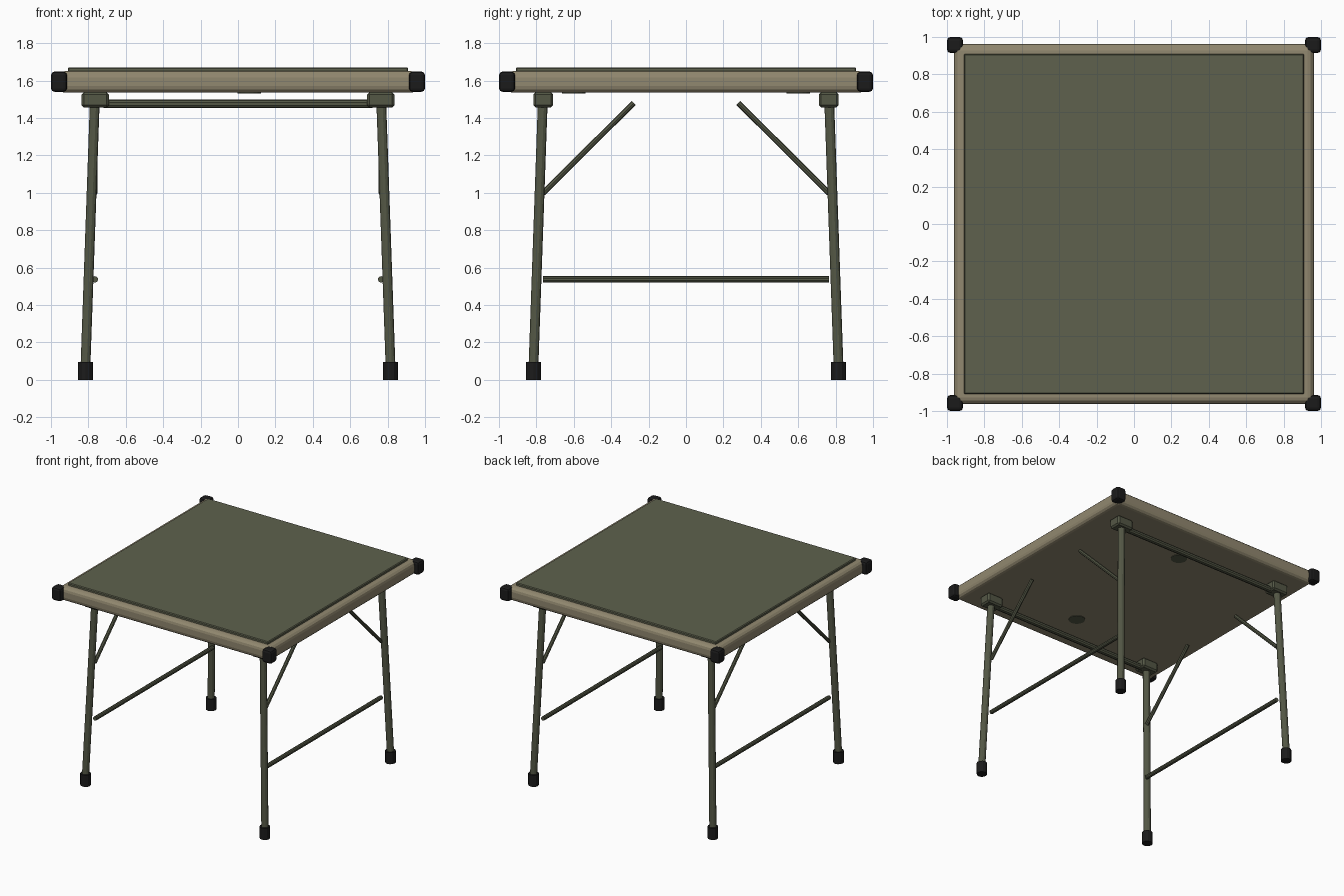
import bpy, math
from mathutils import Vector

if "Cube" in bpy.data.objects:
    bpy.data.objects.remove(bpy.data.objects["Cube"])


def material(name, rgb):
    m = bpy.data.materials.new(name)
    m.diffuse_color = (*rgb, 1)
    m.use_nodes = True
    m.node_tree.nodes["Principled BSDF"].inputs["Base Color"].default_value = m.diffuse_color
    return m


PANEL = material("panel olive", (0.112, 0.120, 0.075))
METAL = material("painted metal green", (0.088, 0.096, 0.060))
TAN = material("frame tan", (0.285, 0.246, 0.160))
BLACK = material("black rubber", (0.011, 0.011, 0.011))


def box(name, loc, size, mat, bevel=0.0, segments=1):
    bpy.ops.mesh.primitive_cube_add(size=1, location=loc)
    o = bpy.context.object
    o.name = name
    o.scale = size
    bpy.ops.object.transform_apply(location=False, rotation=False, scale=True)
    o.data.materials.append(mat)
    if bevel:
        b = o.modifiers.new("bevel", 'BEVEL')
        b.width, b.segments = bevel, segments
    return o


def tube(name, a, b, r, mat, sides=12):
    a, b = Vector(a), Vector(b)
    bpy.ops.mesh.primitive_cylinder_add(vertices=sides, radius=r, depth=(b - a).length,
                                        location=(a + b) / 2)
    o = bpy.context.object
    o.name = name
    o.rotation_euler = (b - a).to_track_quat('Z', 'Y').to_euler()
    o.data.materials.append(mat)
    return o


# Table top: rounded frame with a thin raised panel
box("top_frame", (0, 0, 1.5925), (1.925, 1.925, 0.115), TAN, 0.035, 3)
box("top_panel", (0, 0, 1.656), (1.82, 1.82, 0.028), PANEL, 0.006, 1)

for sx, side in ((-1, "left"), (1, "right")):
    for sy, end in ((-1, "front"), (1, "back")):
        tag = f"{end}_{side}"
        # Corner cap
        box(f"corner_cap_{tag}", (sx * 0.957, sy * 0.957, 1.594),
            (0.085, 0.085, 0.108), BLACK, 0.018, 2)
        # Hinge bracket under the top
        box(f"bracket_{tag}", (sx * 0.763, sy * 0.763, 1.497),
            (0.145, 0.105, 0.082), METAL, 0.012, 1)
        # Splayed leg and foot
        tube(f"leg_{tag}", (sx * 0.817, sy * 0.817, 0.03),
             (sx * 0.766, sy * 0.766, 1.48), 0.027, METAL)
        tube(f"foot_{tag}", (sx * 0.815, sy * 0.815, 0),
             (sx * 0.815, sy * 0.815, 0.095), 0.04, BLACK)
        # Diagonal brace
        tube(f"brace_{tag}", (sx * 0.767, sy * 0.765, 0.997),
             (sx * 0.767, sy * 0.28, 1.48), 0.015, METAL, 8)
    # Lower side rail between front and back legs
    tube(f"lower_rail_{side}", (sx * 0.765, -0.765, 0.537),
         (sx * 0.765, 0.765, 0.537), 0.017, METAL, 10)

for sy, end in ((-1, "front"), (1, "back")):
    # Upper rail between the brackets
    tube(f"upper_rail_{end}", (-0.72, sy * 0.763, 1.475),
         (0.72, sy * 0.763, 1.475), 0.023, METAL, 10)
    # Round plate on the underside
    tube(f"underside_plate_{end}", (0.06, sy * 0.6, 1.531),
         (0.06, sy * 0.6, 1.537), 0.062, METAL, 16)
